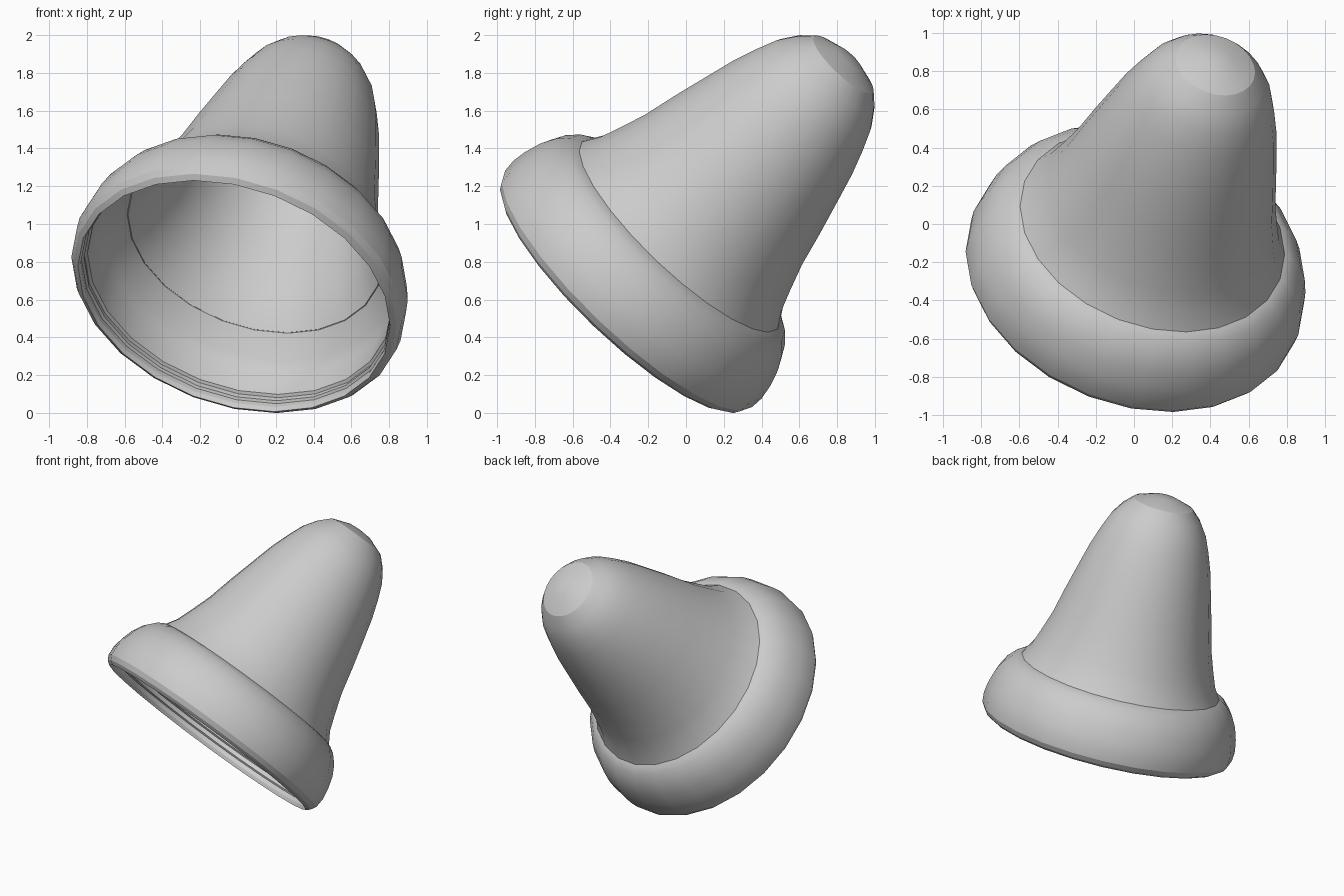
import bpy, bmesh, math
from mathutils import Matrix, Vector

cube = bpy.data.objects.get("Cube")
if cube:
    bpy.data.objects.remove(cube, do_unlink=True)

SIDES = 24
AXIS = Vector((0.256, 0.67, 0.70)).normalized()
CENTRE = Vector((-0.01, -0.31, 0.65))
TILT = Matrix.Translation(CENTRE) @ AXIS.to_track_quat('Z', 'Y').to_matrix().to_4x4()

grey = bpy.data.materials.new("plain_grey")
grey.use_nodes = True
colour = (0.6, 0.6, 0.6, 1)
grey.diffuse_color = colour
grey.node_tree.nodes["Principled BSDF"].inputs["Base Color"].default_value = colour


def lathe(name, profile, angle, closed=False):
    """Spin (radius, height) points around the tilted bell axis."""
    bm = bmesh.new()
    verts = [bm.verts.new((r, 0, h)) for r, h in profile]
    edges = [bm.edges.new(pair) for pair in zip(verts, verts[1:])]
    if closed:
        edges.append(bm.edges.new((verts[-1], verts[0])))
    bmesh.ops.spin(bm, geom=verts + edges, cent=(0, 0, 0), axis=(0, 0, 1),
                   angle=math.tau, steps=SIDES, use_merge=True)
    bmesh.ops.remove_doubles(bm, verts=bm.verts, dist=0.0005)
    bmesh.ops.recalc_face_normals(bm, faces=bm.faces)
    mesh = bpy.data.meshes.new(name)
    bm.to_mesh(mesh)
    bm.free()
    mesh.materials.append(grey)
    obj = bpy.data.objects.new(name, mesh)
    obj.matrix_world = TILT
    bpy.context.collection.objects.link(obj)
    bpy.ops.object.select_all(action='DESELECT')
    obj.select_set(True)
    bpy.context.view_layer.objects.active = obj
    bpy.ops.object.shade_smooth_by_angle(angle=math.radians(angle))
    return obj


# Flared body: outer wall up to the crown, then a thin inner wall back down
outer = [(0.72, 0.41), (0.665, 0.50), (0.625, 0.61), (0.575, 0.76), (0.53, 0.95),
         (0.475, 1.16), (0.435, 1.31), (0.39, 1.44), (0.345, 1.55),
         (0.285, 1.64), (0.215, 1.71), (0.09, 1.757), (0, 1.765)]
inner = [(max(r - 0.025, 0), h - 0.02) for r, h in reversed(outer)]
lathe("bell_body", outer + inner[1:], 20, closed=True)

# Rounded lip with a flat shoulder band and a stepped inside
lip = [(0.70, 0.42), (0.735, 0.41), (0.775, 0.385), (0.83, 0.325), (0.87, 0.25),
       (0.897, 0.16), (0.91, 0.08), (0.905, 0.01), (0.885, -0.025), (0.855, -0.045),
       (0.845, -0.02), (0.85, 0.01), (0.838, 0.02), (0.845, 0.05), (0.83, 0.06),
       (0.82, 0.21), (0.79, 0.27), (0.70, 0.39)]
lathe("bell_lip", lip, 25, closed=True)
